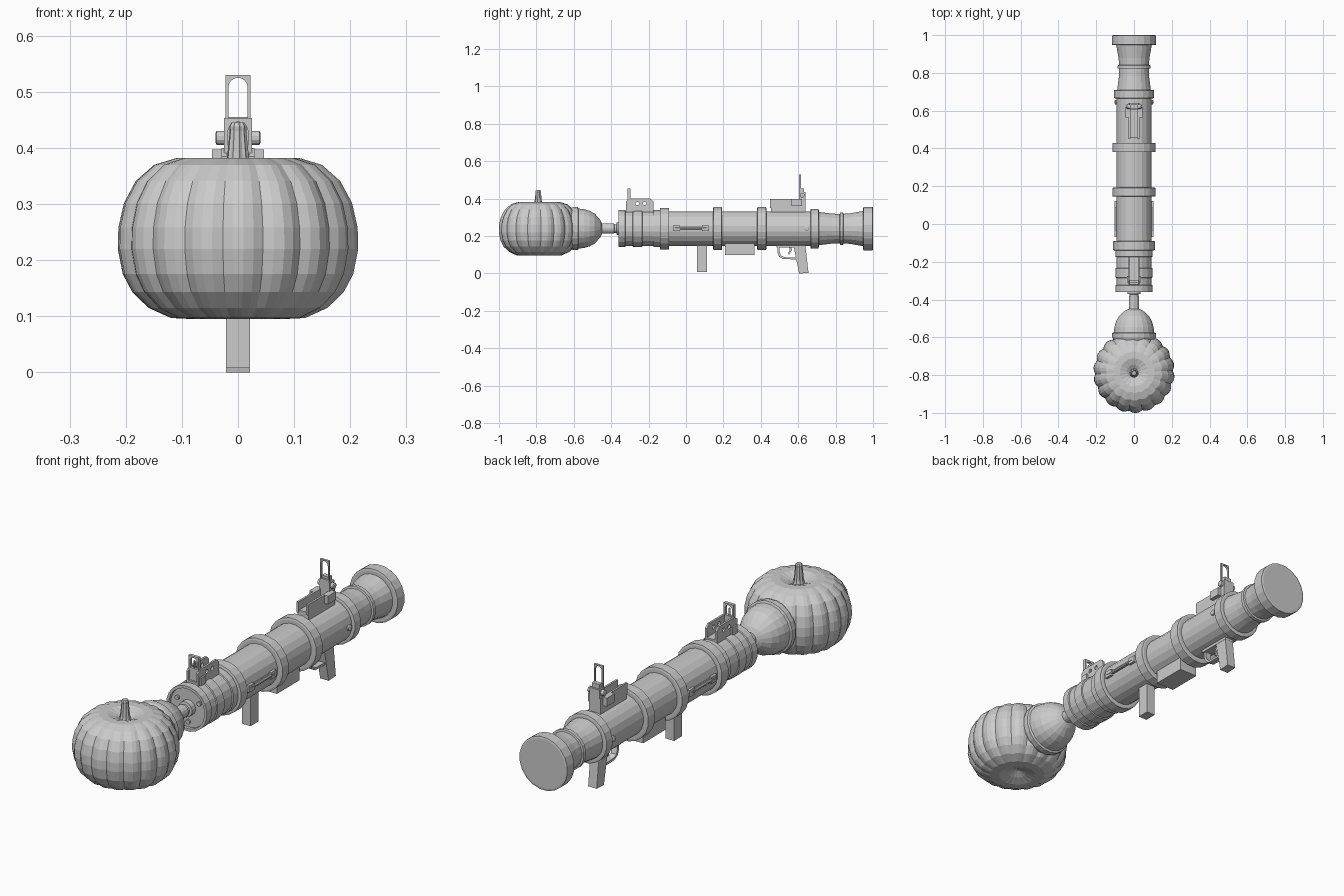
import bpy, bmesh, math
from mathutils import Vector

cube = bpy.data.objects.get("Cube")
if cube:
    bpy.data.objects.remove(cube, do_unlink=True)

GREY = (0.6, 0.6, 0.6, 1)
mat = bpy.data.materials.new("plain grey")
mat.use_nodes = True
mat.diffuse_color = GREY
mat.node_tree.nodes["Principled BSDF"].inputs["Base Color"].default_value = GREY

AXIS_Z = 0.24


def finish(name, bm):
    bmesh.ops.recalc_face_normals(bm, faces=bm.faces)
    mesh = bpy.data.meshes.new(name)
    bm.to_mesh(mesh)
    bm.free()
    mesh.materials.append(mat)
    obj = bpy.data.objects.new(name, mesh)
    bpy.context.collection.objects.link(obj)
    return obj


def lathe(name, profile, sides, centre, axis="y", shape=None):
    """Spin (radius, distance) pairs about an axis through centre."""
    bm = bmesh.new()
    rings = []
    for i, (r, t) in enumerate(profile):
        ring = []
        for k in range(sides):
            a = 2 * math.pi * (k + 0.5) / sides
            q = r * (shape(k, i) if shape else 1)
            u, v = q * math.cos(a), q * math.sin(a)
            p = {"x": (t, u, v), "y": (u, t, v), "z": (u, v, t)}[axis]
            ring.append(bm.verts.new(Vector(centre) + Vector(p)))
        rings.append(ring)
    for a, b in zip(rings, rings[1:]):
        for k in range(sides):
            n = (k + 1) % sides
            bm.faces.new((a[k], a[n], b[n], b[k]))
    bm.faces.new(rings[0])
    bm.faces.new(rings[-1])
    return finish(name, bm)


def prism(name, outline, x0, x1):
    """Extrude a (y, z) outline across x."""
    bm = bmesh.new()
    face = bm.faces.new([bm.verts.new((x0, y, z)) for y, z in outline])
    ext = bmesh.ops.extrude_face_region(bm, geom=[face])
    verts = [g for g in ext["geom"] if isinstance(g, bmesh.types.BMVert)]
    bmesh.ops.translate(bm, verts=verts, vec=(x1 - x0, 0, 0))
    return finish(name, bm)


def box(name, x0, x1, y0, y1, z0, z1):
    return prism(name, [(y0, z0), (y1, z0), (y1, z1), (y0, z1)], x0, x1)


def cut(obj, *cutters):
    for c in cutters:
        mod = obj.modifiers.new("cut", "BOOLEAN")
        mod.operation, mod.object, mod.solver = "DIFFERENCE", c, "EXACT"
    dg = bpy.context.evaluated_depsgraph_get()
    mesh = bpy.data.meshes.new_from_object(obj.evaluated_get(dg))
    obj.modifiers.clear()
    obj.data = mesh
    for c in cutters:
        bpy.data.objects.remove(c, do_unlink=True)


def arch_frame(name, half, wall, y0, y1, z0, z1, open_z):
    """Upright sight frame with a round-topped opening."""
    frame = box(name, -half, half, y0, y1, z0, z1)
    r = half - wall
    top = z1 - wall - r
    cut(frame,
        box("slot_cutter", -r, r, y0 - .02, y1 + .02, open_z, top),
        lathe("arch_cutter", [(r, y0 - .02), (r, y1 + .02)], 24, (0, 0, top)))
    return frame


# Pumpkin: ribbed body with sunken poles
body = [(.008, .35), (.04, .37), (.075, .382), (.11, .382), (.15, .37), (.183, .341),
        (.204, .302), (.214, .258), (.215, .22), (.206, .175), (.189, .143),
        (.16, .115), (.12, .097), (.08, .095), (.04, .107), (.008, .122)]
SEG = 4
lathe("pumpkin", body, 18 * SEG, (0, -.785, 0), "z",
      lambda k, i: (.955, .99, 1.005, .99)[k % SEG])
lathe("pumpkin_stem", [(.027, .352), (.021, .372), (.018, .40), (.015, .43), (.016, .438),
                       (.012, .445)], 20, (0, -.79, 0), "z",
      lambda k, i: 1 if k % 2 else .87)

# Cup holding the pumpkin, with its neck
axis = (0, 0, AXIS_Z)
lathe("cup", [(.10, -.64), (.117, -.60), (.117, -.578), (.108, -.574), (.105, -.545), (.096, -.515),
              (.081, -.488), (.05, -.46), (.03, -.45)], 20, axis)
lathe("neck", [(.028, -.47), (.028, -.385), (.023, -.383), (.023, -.372), (.034, -.37), (.034, -.34)], 16, axis)

# Launch tube, recessed at the muzzle and flared at the rear
tube = [(.088, -.345), (.088, -.36), (.1, -.36), (.1, -.325), (.095, -.323), (.095, -.285),
        (.1, -.283), (.1, -.235), (.095, -.233), (.095, -.175), (.1, -.173), (.1, -.14),
        (.093, -.13), (.093, .69), (.09, .71), (.081, .78), (.079, .83), (.083, .88), (.096, .95)]
lathe("tube", tube, 20, axis)
for i, (y0, y1, r) in enumerate([(-.14, -.09, .112), (.145, .193, .116), (.38, .43, .116),
                                 (.665, .71, .107), (.822, .842, .088), (.947, 1, .118)]):
    lathe(f"tube_band_{i + 1}", [(r - .008, y0), (r, y0 + .002), (r, y1 - .002), (r - .008, y1)], 20, axis)
for i in range(3):
    a = math.radians(30 + 120 * i)
    lathe(f"muzzle_bolt_{i + 1}", [(.01, -.354), (.01, -.34)], 10,
          (.062 * math.cos(a), 0, AXIS_Z + .062 * math.sin(a)))

# Side latch rods and rear bolts
for s, side in ((1, "left"), (-1, "right")):
    box(f"{side}_latch_plate", s * .085, s * .096, -.065, .12, .233, .249)
    for end, y in (("front", -.07), ("rear", .085)):
        box(f"{side}_latch_{end}", s * .085, s * .103, y, y + .037, .226, .256)
    lathe(f"{side}_latch_rod", [(.007, -.06), (.007, .11)], 8, (s * .098, 0, .241))
    lathe(f"{side}_rear_bolt", [(.013, s * .08), (.013, s * .099), (.008, s * .102)], 12,
          (0, .645, AXIS_Z), "x")

# Front sight: drilled rails and a small frame
box("front_sight_base", -.028, .028, -.32, -.175, .32, .345)
for s, side in ((1, "left"), (-1, "right")):
    rail = prism(f"{side}_front_rail", [(-.32, .325), (-.175, .325), (-.175, .385), (-.19, .40),
                                        (-.30, .40), (-.32, .385)], s * .02, s * .029)
    cut(rail, *[lathe("hole_cutter", [(.009, -.1), (.009, .1)], 12, (0, y, .374), "x")
                for y in (-.26, -.222)])
    box(f"{side}_front_rail_foot", s * .02, s * .036, -.31, -.275, .33, .365)
arch_frame("front_sight_frame", .025, .007, -.312, -.298, .345, .453, .40)
box("front_sight_post", -.003, .003, -.308, -.302, .39, .432)

# Rear sight: rails, block with knobs, tall folding frame
box("rear_sight_base", -.028, .028, .455, .64, .32, .36)
for s, side in ((1, "left"), (-1, "right")):
    box(f"{side}_rear_rail", s * .019, s * .028, .45, .64, .35, .397)
    box(f"{side}_rear_rail_block", s * .022, s * .046, .565, .62, .36, .397)
    lathe(f"{side}_sight_knob", [(.013, s * .02), (.013, s * .038), (.009, s * .04)], 12,
          (0, .622, .418), "x")
box("rear_sight_block", -.025, .025, .605, .64, .35, .435)
box("rear_sight_cap", -.018, .018, .612, .632, .43, .455)
arch_frame("rear_sight_frame", .022, .005, .604, .614, .40, .53, .445)

# Grips, underside box and trigger
prism("front_grip", [(.058, .008), (.113, .008), (.113, .16), (.058, .16)], -.021, .021)
box("underside_box", -.045, .045, .208, .365, .10, .17)
prism("rear_grip", [(.605, 0), (.655, .003), (.637, .16), (.572, .16)], -.021, .021)
prism("trigger_guard", [(.488, .16), (.488, .115), (.497, .09), (.52, .077), (.60, .075), (.60, .085),
                        (.525, .087), (.507, .097), (.50, .118), (.50, .16)], -.014, .014)
prism("trigger", [(.545, .16), (.562, .16), (.566, .125), (.552, .102), (.545, .104), (.555, .128)],
      -.006, .006)
prism("trigger_housing", [(.485, .138), (.64, .138), (.64, .165), (.485, .165)], -.022, .022)
